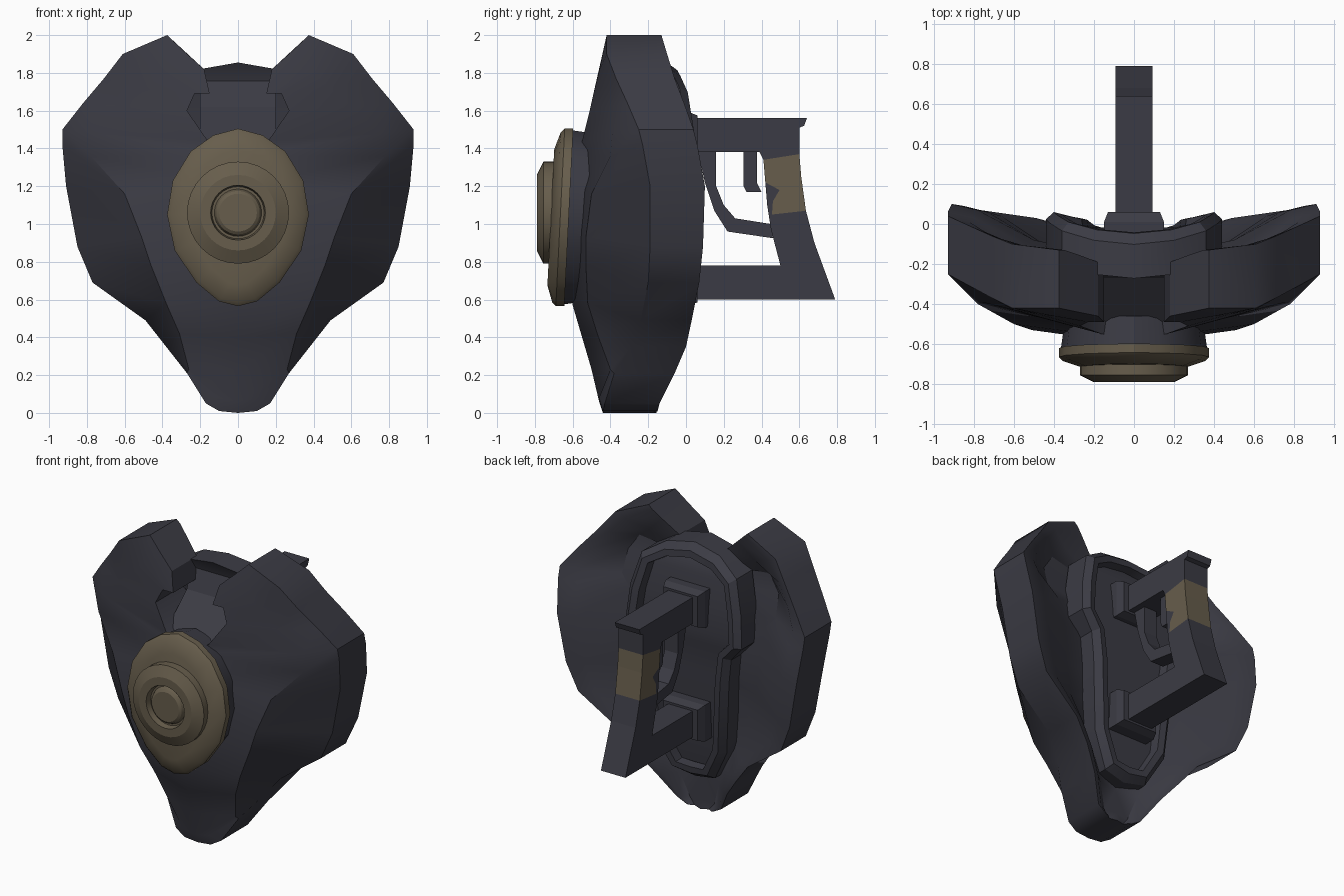
import bpy, bmesh, math

if "Cube" in bpy.data.objects:
    bpy.data.objects.remove(bpy.data.objects["Cube"])


def material(name, rgb):
    m = bpy.data.materials.new(name)
    m.diffuse_color = (*rgb, 1)
    m.use_nodes = True
    m.node_tree.nodes["Principled BSDF"].inputs["Base Color"].default_value = m.diffuse_color
    return m


DARK = material("dark slate", (0.044, 0.044, 0.058))
TAN = material("dull bronze", (0.135, 0.11, 0.072))


def make(name, verts, faces, mat, smooth=None, mirror=False):
    bm = bmesh.new()
    vs = [bm.verts.new(v) for v in verts]
    for f in faces:
        bm.faces.new([vs[i] for i in f])
    if mirror:
        bmesh.ops.mirror(bm, geom=bm.verts[:] + bm.edges[:] + bm.faces[:],
                         axis='X', merge_dist=0.0005)
    bmesh.ops.remove_doubles(bm, verts=bm.verts[:], dist=0.0005)
    bmesh.ops.recalc_face_normals(bm, faces=bm.faces[:])
    me = bpy.data.meshes.new(name)
    bm.to_mesh(me)
    bm.free()
    me.materials.append(mat)
    ob = bpy.data.objects.new(name, me)
    bpy.context.collection.objects.link(ob)
    if smooth:
        bpy.ops.object.select_all(action='DESELECT')
        ob.select_set(True)
        bpy.context.view_layer.objects.active = ob
        bpy.ops.object.shade_smooth_by_angle(angle=math.radians(smooth))
    return ob


def loft(name, loops, mat, smooth=None):
    """Skin closed loops of equal length and cap both ends."""
    n = len(loops[0])
    faces = [[k * n + i, k * n + (i + 1) % n, (k + 1) * n + (i + 1) % n, (k + 1) * n + i]
             for k in range(len(loops) - 1) for i in range(n)]
    faces += [list(range(n)), [(len(loops) - 1) * n + i for i in range(n)]]
    return make(name, [p for l in loops for p in l], faces, mat, smooth)


def prism(name, profile, half_width, mat):
    """Side profile (y, z) extruded across x."""
    return loft(name, [[(x, y, z) for y, z in profile] for x in (-half_width, half_width)], mat)


def full(half):
    """Mirror a half outline that runs top centre to bottom centre."""
    return half + [(-x, z) for x, z in reversed(half[1:-1])]


def inset(pts, d):
    """Move a clockwise outline inward by d."""
    out = []
    n = len(pts)
    for i in range(n):
        (ax, az), (bx, bz) = pts[i - 1], pts[(i + 1) % n]
        dx, dz = bx - ax, bz - az
        l = math.hypot(dx, dz)
        out.append((pts[i][0] + dz / l * d, pts[i][1] - dx / l * d))
    return out


# Shield body: rim x, front y, z, back y | front ridge x, y, z | inner edge x, y, z
rows = [
    (.10, -.44, .01, -.15, .05, -.44, .005, 0, -.44, 0),
    (.17, -.43, .05, -.14, .10, -.46, .08, 0, -.46, .06),
    (.27, -.38, .21, -.06, .26, -.40, .23, 0, -.50, .23),
    (.38, -.29, .35, 0, .31, -.47, .42, 0, -.55, .40),
    (.49, -.24, .49, .03, .38, -.52, .58, 0, -.60, .57),
    (.77, -.20, .69, .07, .46, -.53, .78, 0, -.60, .80),
    (.85, -.19, .88, .09, .51, -.53, .93, 0, -.60, 1.0),
    (.91, -.19, 1.2, .10, .60, -.50, 1.16, 0, -.58, 1.2),
    (.93, -.23, 1.42, .06, .78, -.40, 1.36, 0, -.57, 1.36),
    (.93, -.25, 1.5, .04, .76, -.39, 1.48, .16, -.55, 1.44),
    (.82, -.31, 1.64, -.01, .60, -.43, 1.62, .27, -.51, 1.6),
    (.71, -.37, 1.77, -.06, .48, -.45, 1.72, .23, -.49, 1.69),
    (.61, -.42, 1.9, -.10, .40, -.46, 1.81, .15, -.49, 1.69),
    (.375, -.42, 2.0, -.13, .28, -.44, 1.91, .18, -.46, 1.82),
]
verts, faces = [], []
for rx, ry, rz, rb, gx, gy, gz, ix, iy, iz in rows:
    hollow = min(1, rz / .5, (2 - rz) / .3)      # back valley fades at both ends
    mx, mz = rx * .55 + ix * .45, rz * .55 + iz * .45
    ex, ez = rx * .86 + ix * .14, rz * .86 + iz * .14
    deep = .06 + .14 * hollow if ix else .28 * hollow
    verts += [(ix, iy, iz), (gx, gy, gz), (rx, ry, rz), (rx, rb, rz),
              (ex, rb - .03 * hollow, ez), (mx, rb - .02 - .16 * hollow, mz), (ix, rb - deep, iz)]
last, C = len(rows) - 1, 7
for r in range(last):
    for c in range(C):
        if c == C - 1 and rows[r + 1][7] == 0:
            continue                      # no wall on the centre line
        d = (c + 1) % C
        faces.append([r * C + c, r * C + d, r * C + C + d, r * C + C + c])
for r in (0, last):
    faces += [[r * C + i for i in q] for q in ((0, 1, 5, 6), (1, 2, 3, 4, 5))]
make("shield_body", verts, faces, DARK, 32, mirror=True)

# Sloping floor of the notch behind the emblem
prism("notch_channel", [(-.22, 1.76), (-.27, 1.62), (-.5, 1.42), (-.5, 1.3), (-.18, 1.3), (-.18, 1.76)],
      .2, DARK)

# Concave keyhole-shaped back plate with a raised border
plate_half = [(0, 1.855), (.2, 1.82), (.36, 1.72), (.42, 1.5), (.44, 1.28), (.34, 1.17),
              (.32, 1.0), (.28, .5), (.16, .28), (0, .25)]
plate = full(plate_half)


def plate_loop(d, y):
    return [(x, y + .4 * x * x - .08 * (z - 1.05) ** 2, z) for x, z in inset(plate, d)]


loops = [plate_loop(0, -.22), plate_loop(0, -.05), plate_loop(.04, 0),
         plate_loop(.085, 0), plate_loop(.095, -.06)]
n, h = len(plate), len(plate_half)
verts = [p for l in loops for p in l]
faces = [[k * n + i, k * n + (i + 1) % n, (k + 1) * n + (i + 1) % n, (k + 1) * n + i]
         for k in range(len(loops) - 1) for i in range(n)]
for b in (0, 4 * n):                      # front cover and recessed floor
    faces += [[b, b + 1, b + n - 1], [b + h - 2, b + h - 1, b + h]]
    faces += [[b + i, b + i + 1, b + n - i - 1, b + n - i] for i in range(1, h - 2)]
make("back_plate", verts, faces, DARK, 25)

# Egg-shaped emblem: dark base, bronze plate
egg = full([(0, 1.505), (.13, 1.47), (.25, 1.385), (.345, 1.23), (.375, 1.05),
            (.335, .86), (.22, .69), (.1, .59), (0, .565)])


def egg_loop(d, y):
    return [(x, y + .05 * (z - 1.05), z) for x, z in inset(egg, d)]


loft("emblem_base", [egg_loop(.03, -.48), egg_loop(.01, -.62)], DARK, 30)
loft("emblem_plate", [egg_loop(0, -.62), egg_loop(0, -.665), egg_loop(.02, -.685),
                      egg_loop(.11, -.715)], TAN, 30)

# Stepped round boss with a grooved centre button
rings = [(.27, -.66), (.27, -.755), (.2, -.79), (.145, -.79), (.138, -.75),
         (.125, -.75), (.115, -.775), (.10, -.785)]
loft("emblem_boss", [[(r * math.sin(a), y, 1.06 + r * math.cos(a))
                      for a in (math.tau * i / 32 for i in range(32))] for r, y in rings], TAN, 20)

# Handle: two arms joined by a grip
W = .093
prism("upper_arm", [(-.08, 1.56), (.64, 1.56), (.625, 1.52), (.6, 1.51), (.6, 1.37),
                    (.41, 1.34), (.39, 1.38), (-.08, 1.38)], W, DARK)
prism("grip", [(.41, 1.34), (.6, 1.37), (.61, 1.25), (.635, 1.07), (.455, 1.05),
               (.46, 1.12), (.495, 1.18), (.42, 1.22)], W, TAN)
prism("lower_arm", [(.42, 1.22), (.495, 1.18), (.46, 1.12), (.455, 1.05), (.635, 1.07), (.68, .9),
                    (.79, .6), (-.08, .6), (-.08, .78), (.5, .78), (.45, .97), (.43, 1.1)], W, DARK)

# Collars where the arms meet the back plate
for label, z in (("upper", 1.47), ("lower", .69)):
    loft(label + "_collar", [[(sx * w, y, z + sz * (w - .025))
                              for sx, sz in ((-1, -1), (1, -1), (1, 1), (-1, 1))]
                             for w, y in ((.15, -.1), (.15, .01), (.13, .06))], DARK)

# Trigger and its guard
prism("trigger_guard", [(.06, 1.4), (.1, 1.22), (.15, 1.07), (.22, .96), (.46, .925), (.45, 1.0),
                        (.26, 1.03), (.2, 1.1), (.16, 1.2), (.16, 1.4)], .05, DARK)
prism("trigger", [(.305, 1.4), (.305, 1.2), (.32, 1.17), (.4, 1.17), (.375, 1.22), (.375, 1.4)],
      .04, DARK)
